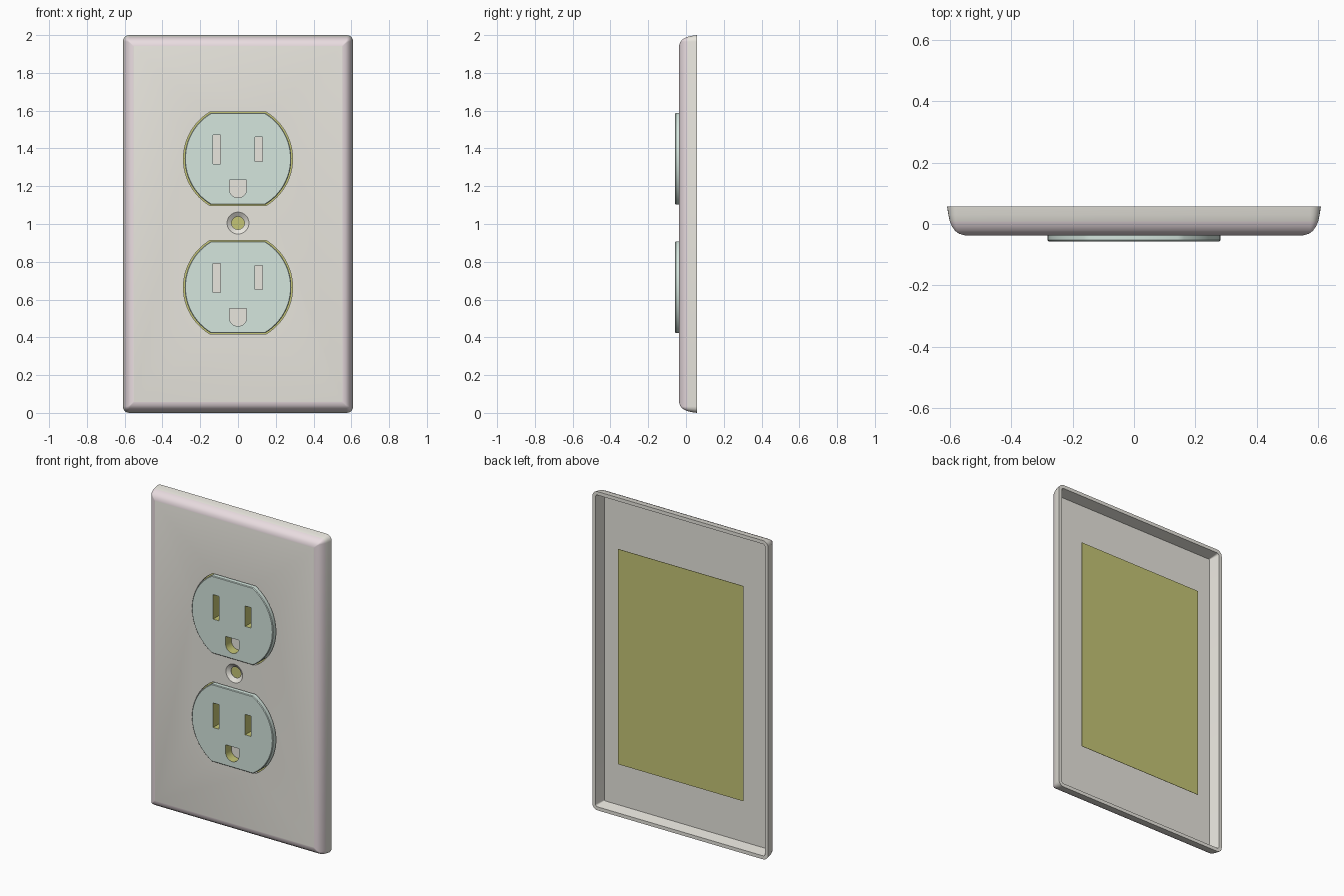
import bpy, bmesh
from math import sin, cos, pi, asin

if "Cube" in bpy.data.objects:
    bpy.data.objects.remove(bpy.data.objects["Cube"])


def material(name, rgb):
    m = bpy.data.materials.new(name)
    m.diffuse_color = (*rgb, 1)
    m.use_nodes = True
    m.node_tree.nodes["Principled BSDF"].inputs["Base Color"].default_value = m.diffuse_color
    return m


IVORY = material("ivory", (0.81, 0.79, 0.73))
PINK = material("pink_edge", (0.82, 0.72, 0.75))
AQUA = material("aqua", (0.66, 0.79, 0.73))
OLIVE = material("olive", (0.56, 0.56, 0.18))


def loft(name, layers, mats, band_mats=None, cap_mats=(0, 0)):
    """Skin matching (x, z) outlines, each at its own y, and cap both ends."""
    bm = bmesh.new()
    rings = [[bm.verts.new((x, y, z)) for x, z in pts] for pts, y in layers]
    n = len(rings[0])
    for k, (a, b) in enumerate(zip(rings, rings[1:])):
        for i in range(n):
            j = (i + 1) % n
            f = bm.faces.new((a[i], a[j], b[j], b[i]))
            f.material_index = band_mats[k] if band_mats else 0
    for ring, mi in zip((rings[0], rings[-1]), cap_mats):
        bm.faces.new(ring).material_index = mi
    bmesh.ops.recalc_face_normals(bm, faces=bm.faces)
    me = bpy.data.meshes.new(name)
    bm.to_mesh(me)
    bm.free()
    for m in mats:
        me.materials.append(m)
    ob = bpy.data.objects.new(name, me)
    bpy.context.collection.objects.link(ob)
    return ob


def cut(ob, cutters):
    bpy.context.view_layer.objects.active = ob
    for c in cutters:
        c.hide_render = True
        mod = ob.modifiers.new("cut", 'BOOLEAN')
        mod.operation = 'DIFFERENCE'
        mod.solver = 'EXACT'
        mod.material_mode = 'TRANSFER'
        mod.object = c
        bpy.ops.object.modifier_apply(modifier=mod.name)
        bpy.data.objects.remove(c)


def smooth(ob):
    bpy.ops.object.select_all(action='DESELECT')
    ob.select_set(True)
    bpy.context.view_layer.objects.active = ob
    bpy.ops.object.shade_smooth_by_angle(angle=0.6)


def rounded_rect(inset):
    hw, hh, r = 0.61 - inset, 1 - inset, max(0.035 - inset, 0.004)
    pts = []
    for q, (sx, sz) in enumerate(((1, 1), (-1, 1), (-1, -1), (1, -1))):
        for i in range(6):
            a = (q + i / 5) * pi / 2
            pts.append((sx * (hw - r) + r * cos(a), 1 + sz * (hh - r) + r * sin(a)))
    return pts


def clipped_circle(r, h, cz, n=24):
    a = asin(h / r)
    arc = [-a + 2 * a * i / n for i in range(n + 1)]
    return [(r * cos(t + s), cz + r * sin(t + s)) for s in (0, pi) for t in arc]


def circle(r, cz, n=32):
    return [(r * cos(2 * pi * i / n), cz + r * sin(2 * pi * i / n)) for i in range(n)]


def rect(x0, x1, z0, z1):
    return [(x0, z0), (x1, z0), (x1, z1), (x0, z1)]


# cover plate: hollow back, rim, tapered side, rounded front edge
profile = [(0.032, -0.016), (0.022, 0.057), (0, 0.057), (0.004, 0.03), (0.009, 0.008),
           (0.016, -0.008), (0.026, -0.022), (0.039, -0.032), (0.058, -0.037)]
plate = loft("cover_plate", [(rounded_rect(i), y) for i, y in profile],
             [IVORY, PINK], [0, 0, 0, 0, 1, 1, 1, 1])

CENTRES = (1.345, 0.665)
holes = [loft("hole", [(clipped_circle(0.289, 0.248, cz), y) for y in (-0.1, 0.03)], [IVORY])
         for cz in CENTRES]
# countersunk screw hole
holes.append(loft("screw_hole", [(circle(r, 1.005), y) for r, y in
                                 ((0.062, -0.045), (0.058, -0.037), (0.034, -0.02), (0.034, 0.03))],
                  [IVORY]))
cut(plate, holes)
smooth(plate)

# two receptacle faces with blade slots and ground holes
for name, cz in zip(("upper_receptacle", "lower_receptacle"), CENTRES):
    face = loft(name, [(clipped_circle(r, h, cz), y) for r, h, y in
                       ((0.278, 0.239, -0.057), (0.282, 0.243, -0.053), (0.282, 0.243, 0.012))],
                [AQUA])
    ground = [(0.046 * cos(pi + pi * i / 16), cz - 0.16 + 0.046 * sin(pi + pi * i / 16))
              for i in range(17)] + [(0.046, cz - 0.112), (-0.046, cz - 0.112)]
    shapes = (rect(-0.133, -0.092, cz - 0.027, cz + 0.127),
              rect(0.09, 0.131, cz - 0.013, cz + 0.115), ground)
    cut(face, [loft("slot", [(s, -0.1), (s, 0.0)], [OLIVE, IVORY], None, (0, 1)) for s in shapes])
    smooth(face)

# flat backing sheet seen from behind
sheet = loft("backing_sheet", [(rect(-0.435, 0.435, 0.325, 1.675), y) for y in (0.05, 0.052)], [OLIVE])
